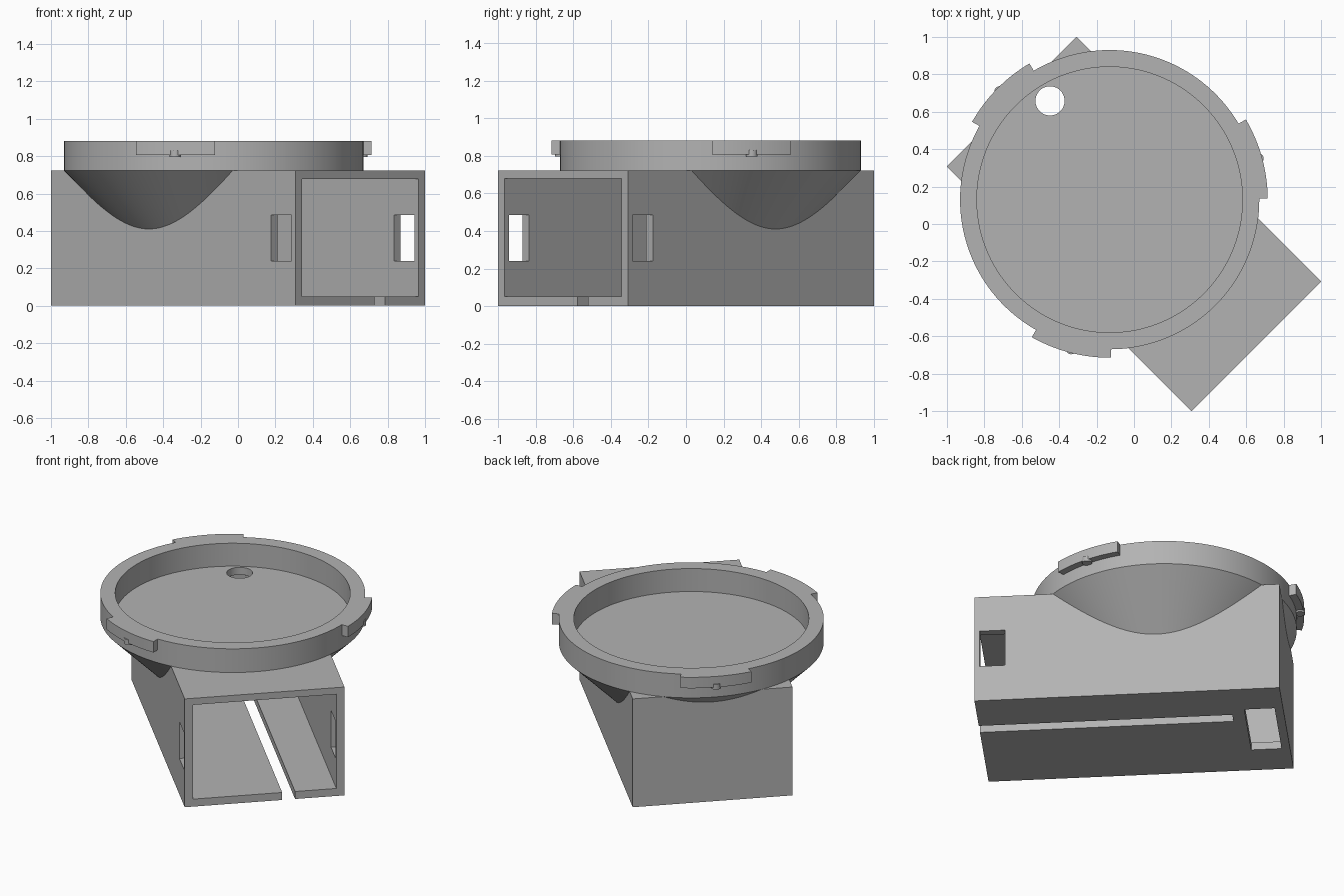
import bpy, bmesh
from math import radians, cos, sin, pi
from mathutils import Matrix, Vector

cube = bpy.data.objects.get("Cube")
if cube:
    bpy.data.objects.remove(cube)

grey = bpy.data.materials.new("plain grey")
grey.use_nodes = True
GREY = (0.45, 0.45, 0.45, 1)
grey.diffuse_color = GREY
grey.node_tree.nodes["Principled BSDF"].inputs["Base Color"].default_value = GREY

TURN = Matrix.Rotation(radians(45), 4, "Z")   # the housing sits diagonally
DISH = Vector((0, 0.184, 0))                  # dish axis in housing space


def finish(name, bm):
    bmesh.ops.recalc_face_normals(bm, faces=bm.faces)
    bm.transform(TURN)
    mesh = bpy.data.meshes.new(name)
    bm.to_mesh(mesh)
    bm.free()
    mesh.materials.append(grey)
    obj = bpy.data.objects.new(name, mesh)
    bpy.context.collection.objects.link(obj)
    return obj


def box(name, x, y, z):
    bm = bmesh.new()
    size = [b - a for a, b in (x, y, z)]
    mid = [(a + b) / 2 for a, b in (x, y, z)]
    bmesh.ops.create_cube(bm, size=1, matrix=Matrix.Translation(mid) @ Matrix.Diagonal((*size, 1)))
    return finish(name, bm)


def cylinder(name, centre, radius, z0, z1, sides=48):
    bm = bmesh.new()
    bmesh.ops.create_cone(bm, cap_ends=True, segments=sides, radius1=radius, radius2=radius,
                          depth=z1 - z0,
                          matrix=Matrix.Translation((centre[0], centre[1], (z0 + z1) / 2)))
    return finish(name, bm)


def lathe(name, profile, steps=160):
    """Revolve (radius, z) points about the dish axis, capping both ends."""
    bm = bmesh.new()
    rings = [[bm.verts.new(DISH + Vector((r * cos(2 * pi * i / steps), r * sin(2 * pi * i / steps), z)))
              for i in range(steps)] for r, z in profile]
    for low, high in zip(rings, rings[1:]):
        for i in range(steps):
            j = (i + 1) % steps
            bm.faces.new((low[i], low[j], high[j], high[i]))
    bm.faces.new(rings[0])
    bm.faces.new(rings[-1])
    return finish(name, bm)


def combine(target, other, operation):
    mod = target.modifiers.new(operation.lower(), "BOOLEAN")
    mod.operation, mod.solver, mod.object = operation, "EXACT", other
    bpy.context.view_layer.objects.active = target
    bpy.ops.object.modifier_apply(modifier=mod.name)
    bpy.data.objects.remove(other)


def smooth(obj):
    bpy.ops.object.select_all(action="DESELECT")
    obj.select_set(True)
    bpy.context.view_layer.objects.active = obj
    bpy.ops.object.shade_smooth_by_angle(angle=radians(30))


# Housing block with the flared dish on top
housing = box("housing_with_dish", (-0.49, 0.49), (-0.925, 0.925), (0, 0.722))
dish = lathe("dish", [(0.38, 0.30), (0.80, 0.722), (0.80, 0.88), (0.71, 0.88), (0.71, 0.727)])
combine(housing, dish, "UNION")

# Hollow inside, open at the front end
combine(housing, box("cavity", (-0.44, 0.44), (-1.1, 0.875), (0.05, 0.678)), "DIFFERENCE")
# Window pair through both side walls
combine(housing, box("windows", (-0.7, 0.7), (-0.893, -0.74), (0.24, 0.485)), "DIFFERENCE")
# Long floor slot and rear floor opening
combine(housing, box("slot", (0.108, 0.187), (-1.1, 0.613), (-0.1, 0.2)), "DIFFERENCE")
combine(housing, box("floor_opening", (-0.245, 0.245), (0.69, 0.874), (-0.1, 0.2)), "DIFFERENCE")
# Round hole in the dish floor
combine(housing, cylinder("hole", (0.148, 0.783), 0.078, 0.6, 0.8), "DIFFERENCE")
smooth(housing)

# Three locking tabs round the rim, each with a small stop pin below
for n in range(3):
    start = radians(120 * n - 45 + 0.5)
    bm = bmesh.new()
    previous = None
    for i in range(17):
        a = start + radians(30) * i / 16
        section = [bm.verts.new(DISH + Vector((r * cos(a), r * sin(a), z)))
                   for r, z in ((0.79, 0.807), (0.845, 0.807), (0.845, 0.88), (0.79, 0.88))]
        if previous:
            for k in range(4):
                m = (k + 1) % 4
                bm.faces.new((previous[k], previous[m], section[m], section[k]))
        if i in (0, 16):
            bm.faces.new(section)
        previous = section
    smooth(finish(f"locking_tab_{n + 1}", bm))
    a = start + radians(15)
    spot = DISH + Vector((cos(a), sin(a), 0)) * 0.823
    smooth(cylinder(f"stop_pin_{n + 1}", spot, 0.03, 0.795, 0.83, 24))
